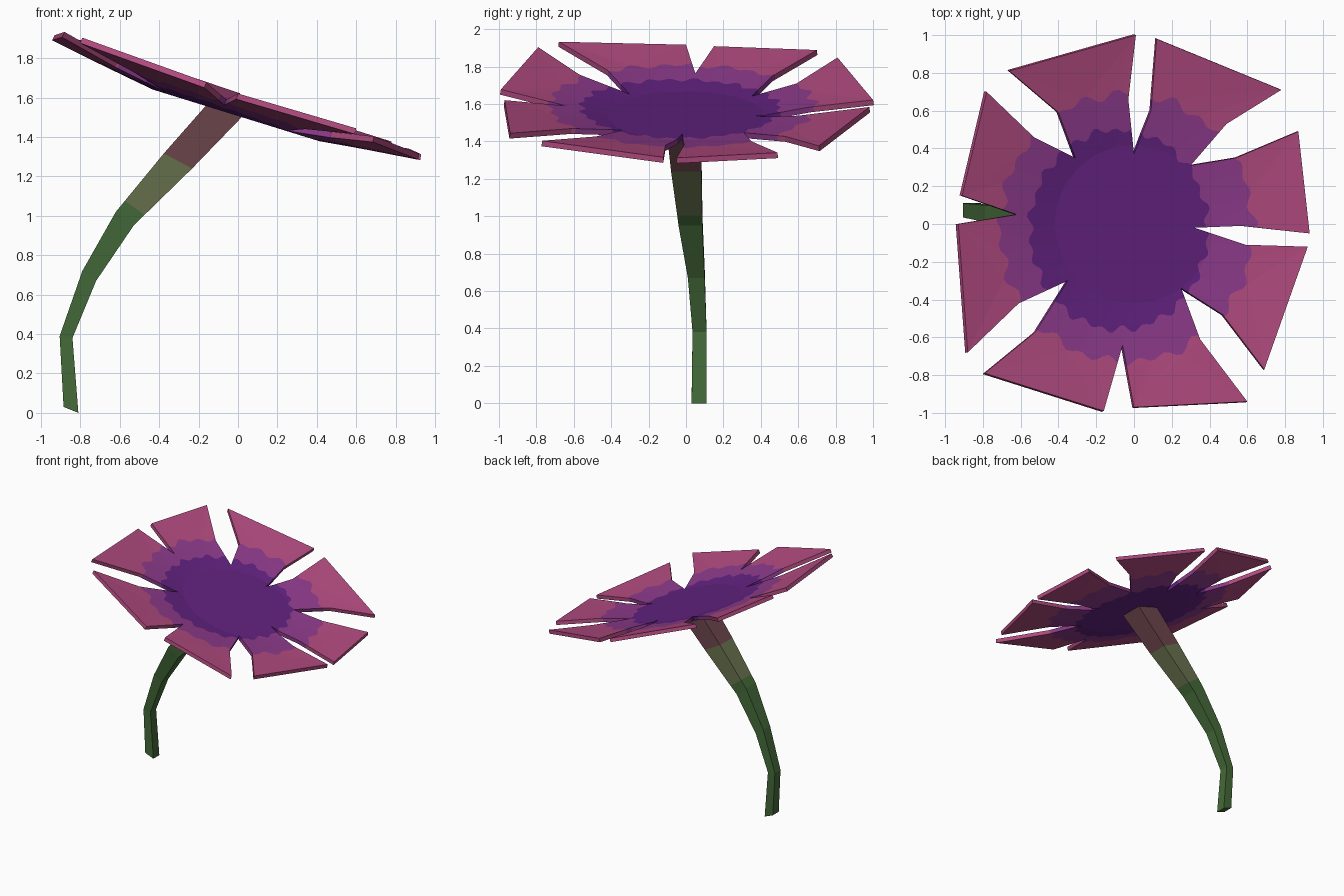
import bpy, bmesh, math
from mathutils import Vector
from mathutils.geometry import delaunay_2d_cdt

if "Cube" in bpy.data.objects:
    bpy.data.objects.remove(bpy.data.objects["Cube"])


def material(name, rgb):
    m = bpy.data.materials.new(name)
    lin = [((c / 255 + 0.055) / 1.055) ** 2.4 for c in rgb]
    m.diffuse_color = (*lin, 1)
    m.use_nodes = True
    m.node_tree.nodes["Principled BSDF"].inputs["Base Color"].default_value = m.diffuse_color
    return m


pink = material("petal pink", (178, 75, 128))
mid_purple = material("middle purple", (142, 59, 140))
deep_purple = material("deep purple", (98, 34, 128))
green = material("stem green", (68, 106, 57))
olive = material("stem olive", (104, 114, 77))
brown = material("stem brown", (108, 70, 76))


def make_object(name, bm, mats):
    me = bpy.data.meshes.new(name)
    bm.to_mesh(me)
    bm.free()
    for m in mats:
        me.materials.append(m)
    ob = bpy.data.objects.new(name, me)
    bpy.context.collection.objects.link(ob)
    return ob


# Blossom outline seen from above: eight petals, clockwise
outline = [
    (-.31, .35), (-.40, .59), (-.66, .81), (.01, 1.0), (-.03, .66),
    (0, .37), (.09, .60), (.12, .98), (.78, .71), (.49, .53),
    (.30, .31), (.54, .35), (.87, .49), (.93, -.05), (.57, -.01),
    (.32, -.02), (.59, -.11), (.92, -.12), (.69, -.77), (.47, -.48),
    (.25, -.34), (.35, -.61), (.60, -.94), (0, -.97),
    (-.06, -.64), (-.16, -.99), (-.79, -.79), (-.52, -.57),
    (-.35, -.30), (-.61, -.42), (-.88, -.68), (-.93, 0),
    (-.62, .05), (-.91, .15), (-.78, .70), (-.53, .46)][::-1]


def wavy_loop(cx, cy, rx, ry, amp, n, phase):
    """Counter-clockwise ellipse with an irregular rippled edge."""
    pts = []
    for i in range(n):
        a = math.tau * i / n
        k = 1 + amp * (math.sin(27 * a + phase) + 0.6 * math.sin(16 * a + 2 * phase))
        pts.append((cx + rx * k * math.cos(a), cy + ry * k * math.sin(a)))
    return pts


FOLD = 0.42
loops = [outline,
         wavy_loop(-.04, -.02, .67, .71, .028, 150, 0.7),   # middle colour edge
         wavy_loop(-.08, -.03, .47, .53, .030, 150, 2.1),   # deep colour edge
         wavy_loop(0, 0, FOLD, FOLD, 0, 24, 0)]             # fold of the petals
points, rings = [], []
for lp in loops:
    rings.append(list(range(len(points), len(points) + len(lp))))
    points += [Vector(p) for p in lp]
verts, _, faces, _, _, origins = delaunay_2d_cdt(points, [], rings, 1, 1e-5)


def height(x, y):
    """Tilted plane whose petals bend up outside the fold."""
    rise = max(0, math.hypot(x, y) - FOLD) / 0.5 * (.075 - .015 * x)
    return 1.538 - .31 * x + rise


# Blossom sheet, coloured by which loops contain each face
bm = bmesh.new()
bv = [bm.verts.new((v.x, v.y, height(v.x, v.y))) for v in verts]
for f, src in zip(faces, origins):
    if 0 in src:
        face = bm.faces.new([bv[i] for i in f])
        face.material_index = 2 if 2 in src else 1 if 1 in src else 0
        face.normal_update()
        if face.normal.z < 0:
            face.normal_flip()
bmesh.ops.delete(bm, geom=[v for v in bm.verts if not v.link_faces], context='VERTS')
blossom = make_object("blossom", bm, [pink, mid_purple, deep_purple])
solid = blossom.modifiers.new("thickness", 'SOLIDIFY')
solid.thickness = 0.03
solid.offset = -1

# Stem: four-sided rings as (left x, left z, right x, right z, y min, y max)
stem_rings = [
    (-.885, .03, -.81, 0, .03, .11),
    (-.905, .39, -.84, .38, .035, .11),
    (-.79, .72, -.72, .67, .01, .10),
    (-.62, 1.02, -.53, .95, -.04, .087),
    (-.574, 1.076, -.474, 1.005, -.047, .087),
    (-.376, 1.317, -.233, 1.24, -.08, .083),
    (-.155, 1.568, .03, 1.512, -.11, .08)]
bm = bmesh.new()
rows = [[bm.verts.new(p) for p in ((lx, a, lz), (rx, a, rz), (rx, b, rz), (lx, b, lz))]
        for lx, lz, rx, rz, a, b in stem_rings]
for i, (lo, hi) in enumerate(zip(rows, rows[1:])):
    for j in range(4):
        k = (j + 1) % 4
        f = bm.faces.new((lo[j], lo[k], hi[k], hi[j]))
        f.material_index = max(0, i - 3)
bm.faces.new(rows[0][::-1])
bm.faces.new(rows[-1]).material_index = 2
bmesh.ops.recalc_face_normals(bm, faces=bm.faces)
make_object("stem", bm, [green, olive, brown])
